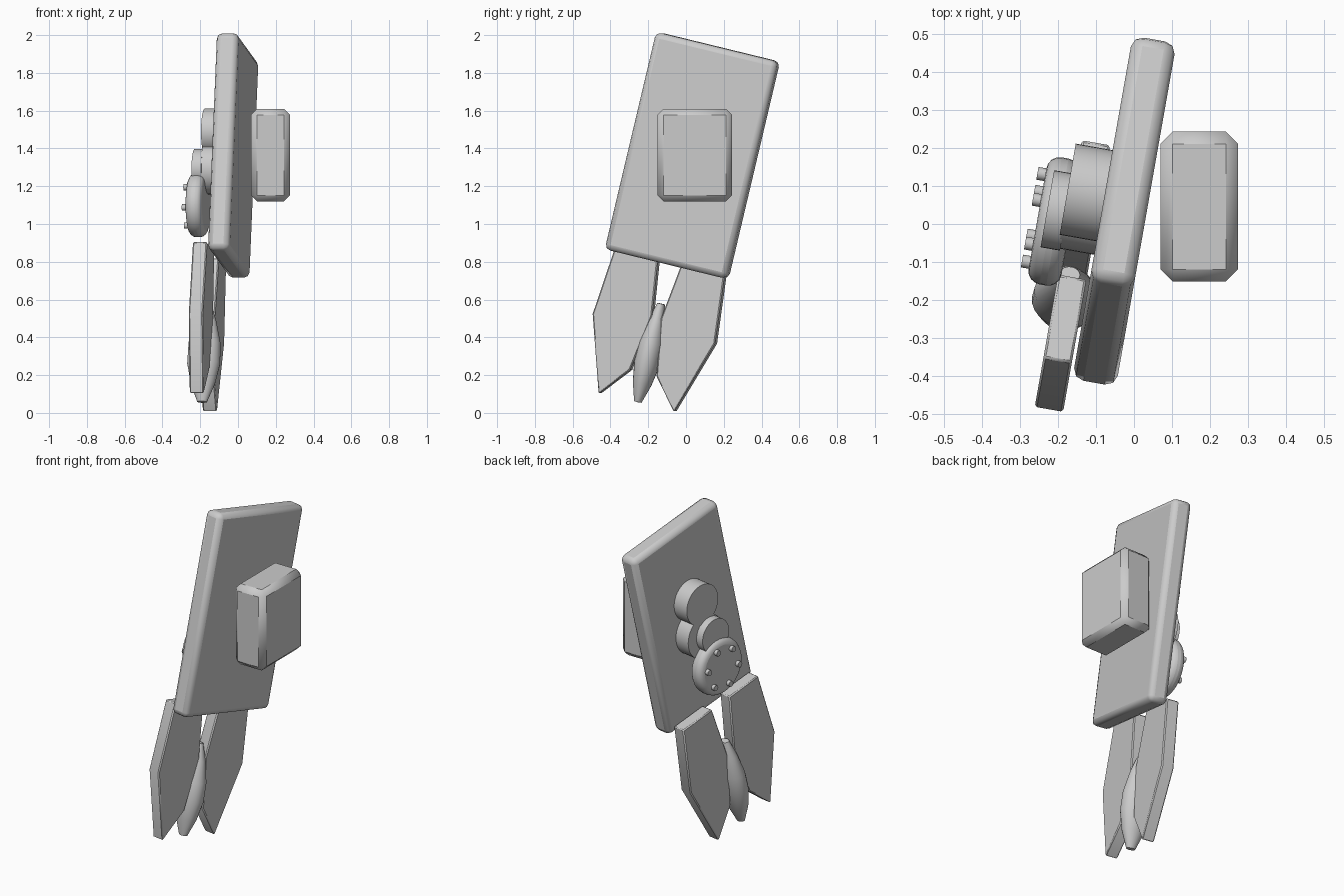
import bpy, bmesh
from math import radians, sin, cos, pi
from mathutils import Matrix, Vector

old = bpy.data.objects.get("Cube")
if old:
    bpy.data.objects.remove(old)

grey = bpy.data.materials.new("light_grey")
grey.use_nodes = True
grey.diffuse_color = (0.6, 0.6, 0.6, 1)
grey.node_tree.nodes["Principled BSDF"].inputs["Base Color"].default_value = (0.6, 0.6, 0.6, 1)

TURN = Matrix.Rotation(radians(-10), 4, 'Z')           # yaw of the whole device
LEAN = TURN @ Matrix.Rotation(radians(-13.5), 4, 'X')  # yaw plus backward lean
AXIS = -0.29                                           # centre line of slab and fins


def finish(name, bm, matrix, bevel=0, segments=1):
    bmesh.ops.recalc_face_normals(bm, faces=bm.faces)
    me = bpy.data.meshes.new(name)
    bm.to_mesh(me)
    bm.free()
    me.transform(matrix)
    me.materials.append(grey)
    ob = bpy.data.objects.new(name, me)
    bpy.context.collection.objects.link(ob)
    if bevel:
        mod = ob.modifiers.new("bevel", 'BEVEL')
        mod.width, mod.segments = bevel, segments
        mod.limit_method, mod.angle_limit = 'ANGLE', radians(50)
    bpy.ops.object.select_all(action='DESELECT')
    bpy.context.view_layer.objects.active = ob
    ob.select_set(True)
    bpy.ops.object.shade_smooth_by_angle(angle=radians(35))
    return ob


def box(name, centre, size, matrix, bevel, segments):
    bm = bmesh.new()
    bmesh.ops.create_cube(bm, size=1)
    bm.transform(Matrix.Translation(centre) @ Matrix.Diagonal((*size, 1)))
    finish(name, bm, matrix, bevel, segments)


def disc(name, u, z, radius, inner, outer, sides=40, bevel=0, segments=1):
    """Cylinder lying across the slab, from depth inner to depth outer."""
    bm = bmesh.new()
    bmesh.ops.create_cone(bm, cap_ends=True, segments=sides, radius1=radius,
                          radius2=radius, depth=inner - outer)
    bm.transform(Matrix.Translation(((inner + outer) / 2, u, z))
                 @ Matrix.Rotation(pi / 2, 4, 'Y'))
    finish(name, bm, TURN, bevel, segments)


# Main slab and side block
box("slab", (-0.031, AXIS, 1.332), (0.117, 0.675, 1.183), LEAN, 0.03, 2)
box("side_block", (0.172, 0.046, 1.365), (0.205, 0.395, 0.49), Matrix(), 0.032, 1)

# Mirrored tail fins
outline = [(0.30, 0.79), (0.338, 0.388), (0.208, -0.015),
           (0.073, 0.147), (0.025, 0.45), (0.07, 0.79)]
for side, name in ((-1, "front_fin"), (1, "rear_fin")):
    bm = bmesh.new()
    face = bm.faces.new([bm.verts.new((-0.174, AXIS + side * q, p)) for q, p in outline])
    ext = bmesh.ops.extrude_face_region(bm, geom=[face])
    moved = [v for v in ext["geom"] if isinstance(v, bmesh.types.BMVert)]
    bmesh.ops.translate(bm, verts=moved, vec=(0.076, 0, 0))
    finish(name, bm, LEAN, 0.006)

# Spindle between the fins
bm = bmesh.new()
profile = [(0, -0.012), (0.02, -0.01), (0.05, 0.09), (0.068, 0.2),
           (0.066, 0.31), (0.045, 0.43), (0.02, 0.525), (0, 0.525)]
verts = [bm.verts.new((r, 0, p)) for r, p in profile]
edges = [bm.edges.new(pair) for pair in zip(verts, verts[1:])]
bmesh.ops.spin(bm, geom=verts + edges, cent=(0, 0, 0), axis=(0, 0, 1),
               angle=2 * pi, steps=24, use_duplicate=False)
bmesh.ops.remove_doubles(bm, verts=bm.verts, dist=0.0005)
bm.transform(Matrix.Translation((-0.143, AXIS, 0)) @ Matrix.Diagonal((1.3, 1, 1, 1)))
finish("spindle", bm, LEAN)

# Stacked discs on the other side
disc("upper_disc", 0.06, 1.49, 0.122, -0.08, -0.188)
disc("middle_disc", 0.035, 1.29, 0.133, -0.08, -0.185)
disc("small_disc", 0.0, 1.295, 0.103, -0.18, -0.232)
disc("round_plate", -0.03, 1.1, 0.17, -0.165, -0.253, bevel=0.035, segments=4)

# Ring of bolts on the round plate
for i in range(6):
    a = i * pi / 3 + radians(6)
    disc(f"bolt_{i + 1}", -0.03 + 0.118 * cos(a), 1.1 + 0.118 * sin(a),
         0.017, -0.24, -0.274, sides=12)
